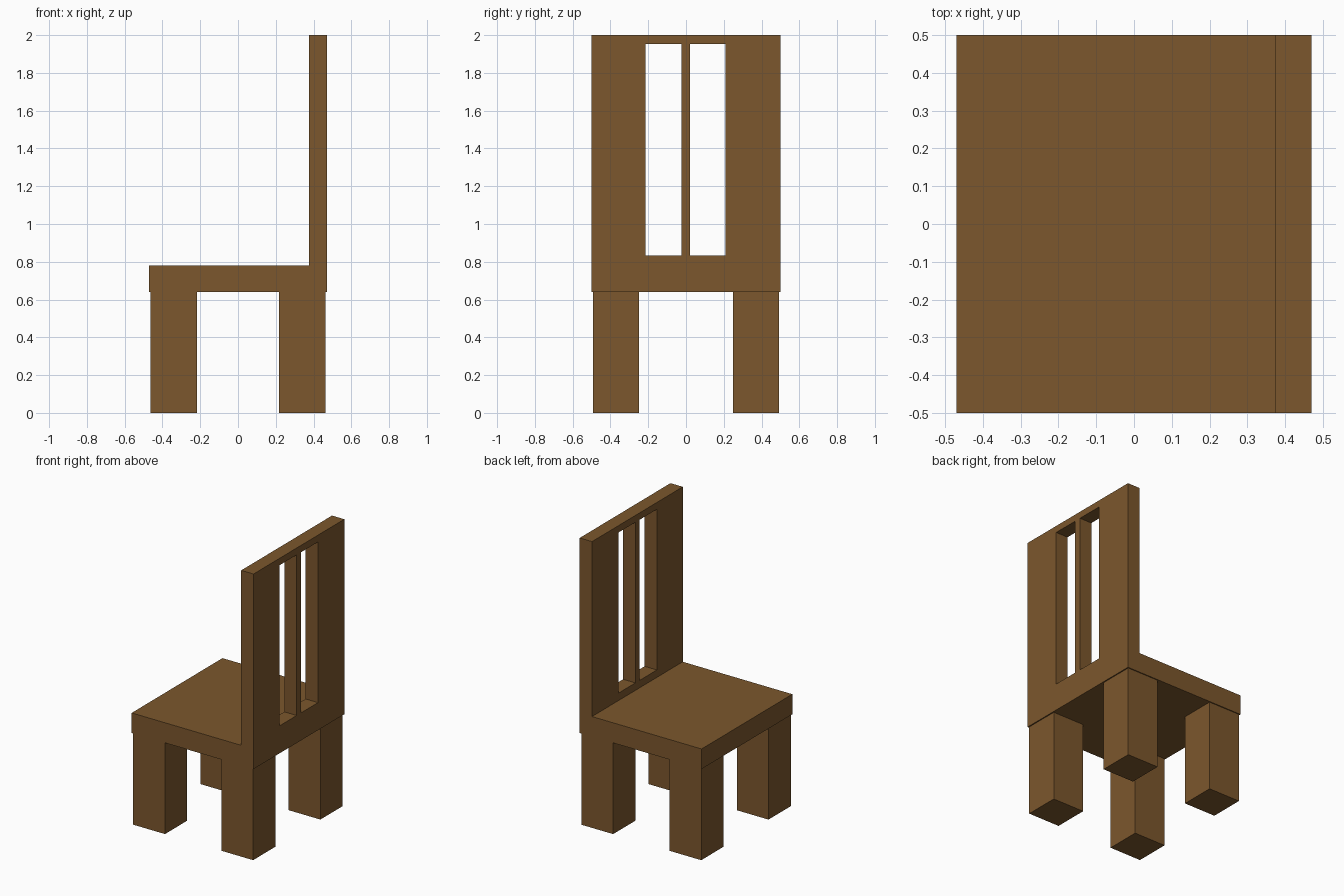
import bpy, bmesh

if "Cube" in bpy.data.objects:
    bpy.data.objects.remove(bpy.data.objects["Cube"])

wood = bpy.data.materials.new("wood")
wood.diffuse_color = (0.2, 0.095, 0.026, 1)
wood.use_nodes = True
wood.node_tree.nodes["Principled BSDF"].inputs["Base Color"].default_value = wood.diffuse_color


def prism(name, profile, y0, y1):
    """Extrude an (x, z) outline along y."""
    bm = bmesh.new()
    face = bm.faces.new([bm.verts.new((x, y0, z)) for x, z in profile])
    new = bmesh.ops.extrude_face_region(bm, geom=[face])["geom"]
    verts = [v for v in new if isinstance(v, bmesh.types.BMVert)]
    bmesh.ops.translate(bm, verts=verts, vec=(0, y1 - y0, 0))
    bmesh.ops.recalc_face_normals(bm, faces=bm.faces)
    mesh = bpy.data.meshes.new(name)
    bm.to_mesh(mesh)
    bm.free()
    mesh.materials.append(wood)
    obj = bpy.data.objects.new(name, mesh)
    bpy.context.collection.objects.link(obj)
    return obj


def box(name, x0, x1, y0, y1, z0, z1):
    return prism(name, [(x0, z0), (x1, z0), (x1, z1), (x0, z1)], y0, y1)


# Seat and backrest in one L-shaped piece
seat = prism("seat_and_backrest",
             [(-0.47, 0.64), (0.47, 0.64), (0.47, 2.0),
              (0.375, 2.0), (0.375, 0.78), (-0.47, 0.78)], -0.5, 0.5)

# Two tall slots through the backrest
for side, y0, y1 in (("left", -0.215, -0.025), ("right", 0.022, 0.21)):
    cutter = box(f"slot_cutter_{side}", 0.3, 0.55, y0, y1, 0.832, 1.952)
    cutter.hide_render = True
    cutter.hide_viewport = True
    cutter.display_type = 'WIRE'
    cut = seat.modifiers.new(f"slot_{side}", 'BOOLEAN')
    cut.operation = 'DIFFERENCE'
    cut.solver = 'EXACT'
    cut.object = cutter

# Four square legs, slightly inset from the seat edge
for end, x0, x1 in (("front", -0.463, -0.218), ("rear", 0.217, 0.462)):
    for side, y0, y1 in (("left", -0.493, -0.248), ("right", 0.248, 0.493)):
        box(f"{end}_leg_{side}", x0, x1, y0, y1, 0, 0.64)
